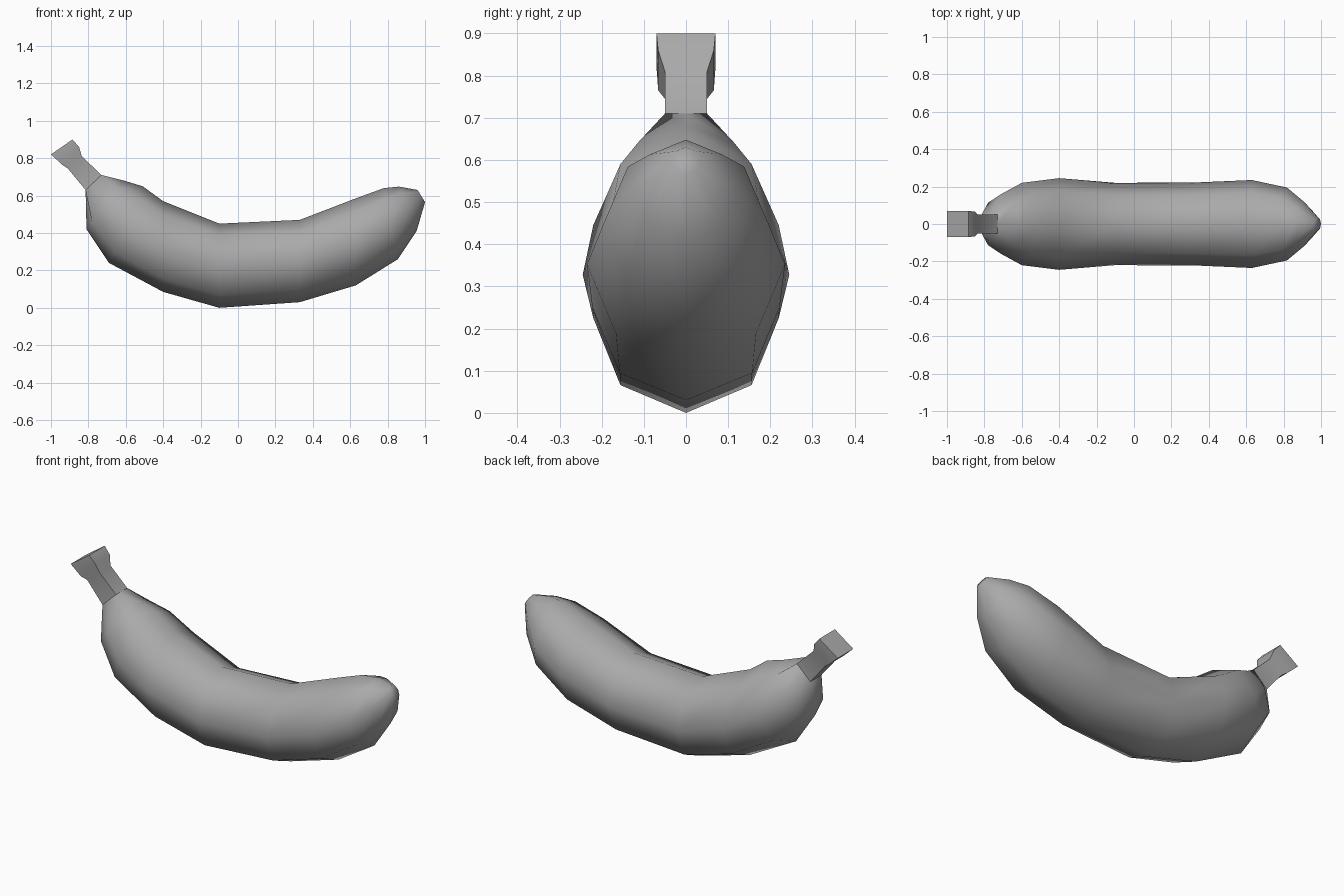
import bpy, bmesh, math
from mathutils import Vector

cube = bpy.data.objects.get("Cube")
if cube:
    bpy.data.objects.remove(cube, do_unlink=True)

skin = bpy.data.materials.new("grey skin")
skin.use_nodes = True
GREY = (0.4, 0.4, 0.4, 1)
skin.diffuse_color = GREY
skin.node_tree.nodes["Principled BSDF"].inputs["Base Color"].default_value = GREY


def loft(name, rings, sides, angle):
    """Skin rings given as (lower x, lower z, upper x, upper z, half width, square)."""
    bm = bmesh.new()
    loops = []
    for lx, lz, ux, uz, width, square in rings:
        low, high = Vector((lx, 0, lz)), Vector((ux, 0, uz))
        centre, up = (low + high) / 2, (high - low) / 2
        side = Vector((0, width, 0))
        loop = []
        for i in range(sides):
            a = math.tau * (i + (0.5 if sides == 4 else 0)) / sides
            c, s = math.cos(a), math.sin(a)
            k = 1 / max(abs(c), abs(s)) if square else 1
            loop.append(bm.verts.new(centre + up * c * k + side * s * k))
        loops.append(loop)
    for a, b in zip(loops, loops[1:]):
        for i in range(sides):
            j = (i + 1) % sides
            bm.faces.new((a[i], a[j], b[j], b[i]))
    bm.faces.new(loops[0])
    bm.faces.new(loops[-1])
    bmesh.ops.recalc_face_normals(bm, faces=bm.faces)
    mesh = bpy.data.meshes.new(name)
    bm.to_mesh(mesh)
    bm.free()
    obj = bpy.data.objects.new(name, mesh)
    bpy.context.collection.objects.link(obj)
    mesh.materials.append(skin)
    bpy.ops.object.select_all(action="DESELECT")
    obj.select_set(True)
    bpy.context.view_layer.objects.active = obj
    bpy.ops.object.shade_smooth_by_angle(angle=math.radians(angle))
    return obj


# Curved eight-sided fruit, from the stem end to the blunt tip
loft("fruit_body", [
    (-0.815, 0.63, -0.73, 0.71, 0.05, True),
    (-0.81, 0.42, -0.61, 0.68, 0.16, False),
    (-0.69, 0.24, -0.51, 0.65, 0.22, False),
    (-0.40, 0.085, -0.40, 0.57, 0.245, False),
    (-0.10, 0.00, -0.10, 0.45, 0.22, False),
    (0.33, 0.03, 0.33, 0.47, 0.222, False),
    (0.63, 0.12, 0.63, 0.585, 0.235, False),
    (0.855, 0.26, 0.78, 0.64, 0.195, False),
    (0.955, 0.41, 0.86, 0.648, 0.12, False),
    (1.0, 0.565, 0.96, 0.63, 0.035, False),
], 8, 60)

# Square stem flaring towards its cut end
loft("stem", [
    (-0.815, 0.63, -0.73, 0.71, 0.05, True),
    (-0.91, 0.745, -0.835, 0.81, 0.05, True),
    (-0.94, 0.765, -0.85, 0.86, 0.066, True),
    (-1.0, 0.82, -0.885, 0.90, 0.07, True),
], 4, 40)
